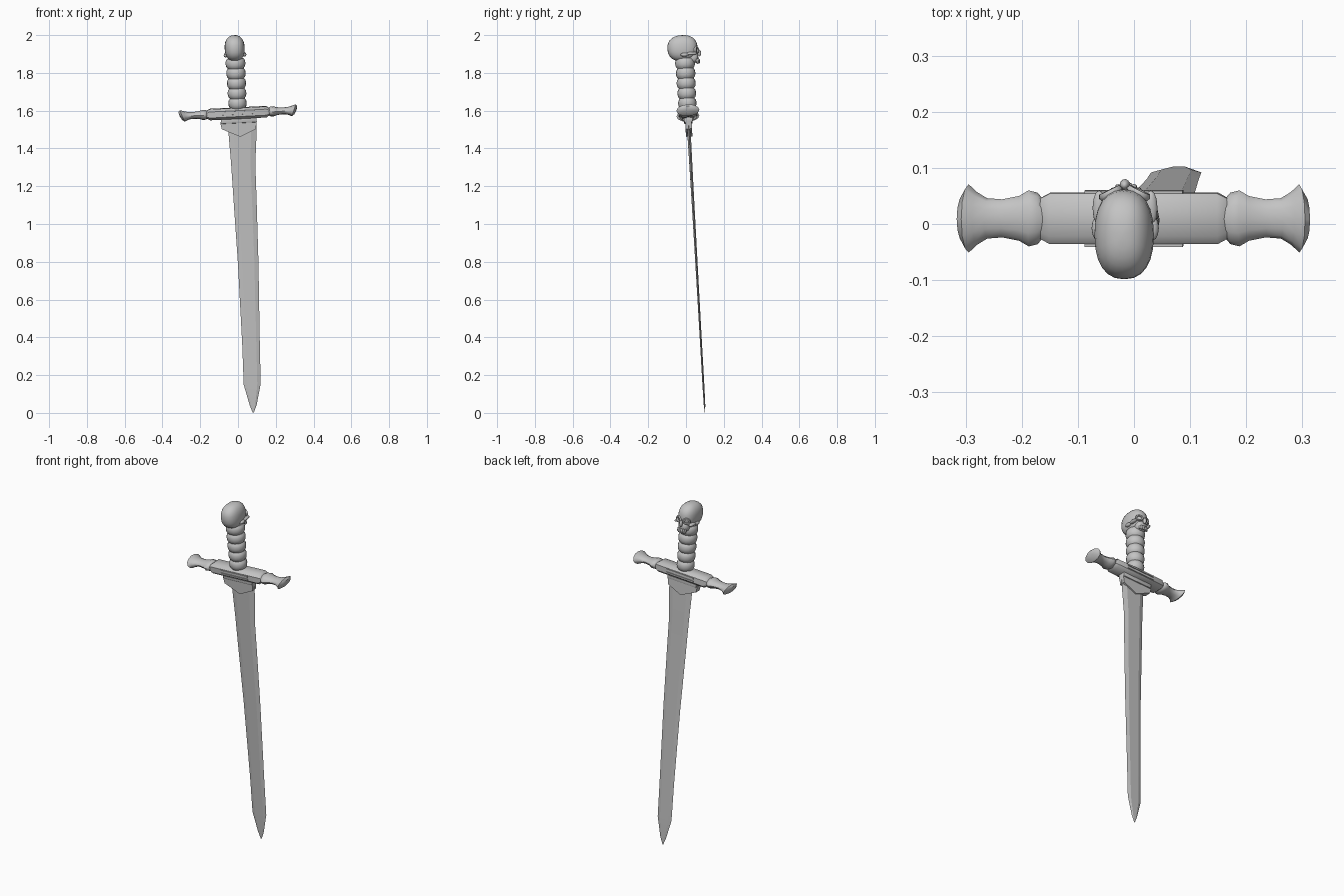
import bpy
import bmesh
from math import cos, sin, pi, radians
from mathutils import Matrix, Vector

cube = bpy.data.objects.get("Cube")
if cube:
    bpy.data.objects.remove(cube, do_unlink=True)

steel = bpy.data.materials.new("grey steel")
steel.use_nodes = True
steel.diffuse_color = (0.55, 0.55, 0.55, 1)
steel.node_tree.nodes["Principled BSDF"].inputs["Base Color"].default_value = (0.55, 0.55, 0.55, 1)

# The whole sword leans: frame centred on the crossguard, local z along the blade
up = Vector((-0.051, -0.057, 1)).normalized()
side = Vector((1, 0, 0.051)).normalized()
FRAME = Matrix.Translation((0, 0.01, 1.587)) @ Matrix((side, up.cross(side), up)).transposed().to_4x4()


def finish(name, bm, angle=40):
    bmesh.ops.recalc_face_normals(bm, faces=bm.faces)
    bm.transform(FRAME)
    mesh = bpy.data.meshes.new(name)
    bm.to_mesh(mesh)
    bm.free()
    mesh.materials.append(steel)
    obj = bpy.data.objects.new(name, mesh)
    bpy.context.collection.objects.link(obj)
    bpy.ops.object.select_all(action="DESELECT")
    obj.select_set(True)
    bpy.context.view_layer.objects.active = obj
    bpy.ops.object.shade_smooth_by_angle(angle=radians(angle))
    return obj


def loft(name, sections, angle=40):
    """Skin a list of equal-length point rings and close both ends."""
    bm = bmesh.new()
    rings = [[bm.verts.new(p) for p in ring] for ring in sections]
    n = len(rings[0])
    for a, b in zip(rings, rings[1:]):
        for i in range(n):
            j = (i + 1) % n
            bm.faces.new((a[i], a[j], b[j], b[i]))
    bm.faces.new(rings[0])
    bm.faces.new(rings[-1])
    return finish(name, bm, angle)


def box(name, centre, size, bevel=0.0):
    bm = bmesh.new()
    bmesh.ops.create_cube(bm, size=1)
    bmesh.ops.scale(bm, vec=size, verts=bm.verts)
    bmesh.ops.translate(bm, vec=centre, verts=bm.verts)
    if bevel:
        bmesh.ops.bevel(bm, geom=bm.edges[:], offset=bevel, segments=2, affect="EDGES", profile=0.5)
    return finish(name, bm)


def blob(name, centre, radii, power=1.0, segments=16):
    """Ellipsoid; a power under one makes it boxier."""
    bm = bmesh.new()
    bmesh.ops.create_uvsphere(bm, u_segments=segments, v_segments=segments // 2 + 2, radius=1)
    for v in bm.verts:
        v.co = Vector([c + r * abs(k) ** power * (1 if k > 0 else -1)
                       for c, r, k in zip(centre, radii, v.co)])
    return finish(name, bm, 60)


# Blade: flat centre with bevelled edges; rows are height, left, right, half thickness
blade = [(-0.06, -0.056, 0.095, 0.009), (-0.12, -0.055, 0.092, 0.009),
         (-0.27, -0.050, 0.078, 0.008), (-0.46, -0.047, 0.075, 0.007),
         (-0.79, -0.041, 0.068, 0.006), (-1.23, -0.040, 0.053, 0.005),
         (-1.44, -0.043, 0.047, 0.005), (-1.55, -0.017, 0.020, 0.004),
         (-1.59, -0.003, 0.003, 0.001)]
sections = []
for z, l, r, t in blade:
    e = (r - l) * 0.2
    sections.append([(l, 0, z), (l + e, -t, z), (r - e, -t, z),
                     (r, 0, z), (r - e, t, z), (l + e, t, z)])
loft("blade", sections, 15)

# Stepped collar with a pointed lower edge
box("collar_upper", (0.002, 0, -0.037), (0.19, 0.046, 0.03), 0.004)
outline = [(-0.097, -0.045), (0.097, -0.045), (0.09, -0.088), (0.006, -0.125), (-0.09, -0.08)]
loft("collar_point", [[(x, y, z) for x, z in outline] for y in (-0.017, 0.017)], 20)

# Crossguard bar with chamfered ends
bar = [(-0.167, 0.6), (-0.15, 1), (0.15, 1), (0.167, 0.6)]
bar_section = [(-0.045, -0.016), (-0.03, -0.029), (0.03, -0.029), (0.045, -0.016),
               (0.045, 0.016), (0.03, 0.029), (-0.03, 0.029), (-0.045, 0.016)]
loft("crossguard_bar", [[(x, y * (0.5 + k / 2), z * k) for y, z in bar_section]
                        for x, k in bar], 35)

# Raised slats on both faces of the bar
for s, face in ((-1, "front"), (1, "back")):
    for z in (-0.009, 0.009):
        box(f"{face}_slat", (0, s * 0.046, z), (0.175, 0.008, 0.009))

# Flared arms: rows are distance out, half depth, half height
arm = [(0.16, 0.032, 0.020), (0.172, 0.046, 0.026), (0.188, 0.050, 0.027), (0.205, 0.040, 0.021),
       (0.235, 0.034, 0.018), (0.262, 0.036, 0.020), (0.28, 0.047, 0.025),
       (0.295, 0.061, 0.031), (0.306, 0.040, 0.022), (0.309, 0.012, 0.006)]
for s, name in ((1, "left_arm"), (-1, "right_arm")):
    sections = []
    for x, ry, rz in arm:
        lean = max(0, x - 0.2) * 4
        sections.append([(s * (x + lean * rz * sin(a)), ry * cos(a), rz * sin(a))
                         for a in (2 * pi * i / 12 for i in range(12))])
    loft(name, sections, 45)

# Ringed grip: five bulges over a slightly widening core
COUNT, STEPS, BOTTOM, PITCH = 5, 6, 0.025, 0.053
sections = []
for i in range(COUNT * STEPS + 1):
    bulge = sin(pi * (i % STEPS) / STEPS) ** 0.6
    r = 0.038 + 0.010 * bulge + 0.005 * i / (COUNT * STEPS)
    z = BOTTOM + PITCH * i / STEPS
    sections.append([(r * cos(a), r * sin(a), z) for a in (2 * pi * k / 16 for k in range(16))])
loft("grip", sections, 50)

# Skull pommel facing the back
blob("skull_cranium", (0, -0.009, 0.345), (0.053, 0.080, 0.069), 0.85, 24)
blob("skull_upper_jaw", (0, 0.042, 0.293), (0.032, 0.030, 0.030), 0.8)
blob("skull_nose", (0, 0.078, 0.315), (0.009, 0.010, 0.018))


def eye_ring(name, centre, turn):
    """Bony rim around an eye socket."""
    place = Matrix.Translation(centre) @ Matrix.Rotation(turn, 4, "Z")
    sections = []
    bm = bmesh.new()
    n, m = 14, 6
    grid = [[bm.verts.new(place @ Vector(((0.017 + 0.006 * cos(b)) * cos(a), 0.007 * sin(b),
                                          (0.015 + 0.006 * cos(b)) * sin(a))))
             for b in (2 * pi * j / m for j in range(m))]
            for a in (2 * pi * i / n for i in range(n))]
    for i in range(n):
        for j in range(m):
            p, q = grid[i], grid[(i + 1) % n]
            bm.faces.new((p[j], p[(j + 1) % m], q[(j + 1) % m], q[j]))
    finish(name, bm, 60)


for s, word in ((1, "left"), (-1, "right")):
    eye_ring(f"{word}_eye_rim", (s * 0.025, 0.064, 0.330), -s * 0.45)
    blob(f"{word}_cheekbone", (s * 0.046, 0.036, 0.312), (0.012, 0.032, 0.009), segments=12)
    blob(f"{word}_temple", (s * 0.049, 0.000, 0.308), (0.011, 0.022, 0.010), segments=12)

# Row of teeth
for i in range(6):
    a = (i - 2.5) * 0.3
    blob("tooth", (0.032 * sin(a), 0.040 + 0.034 * cos(a), 0.272), (0.006, 0.006, 0.013), 0.7, 8)
